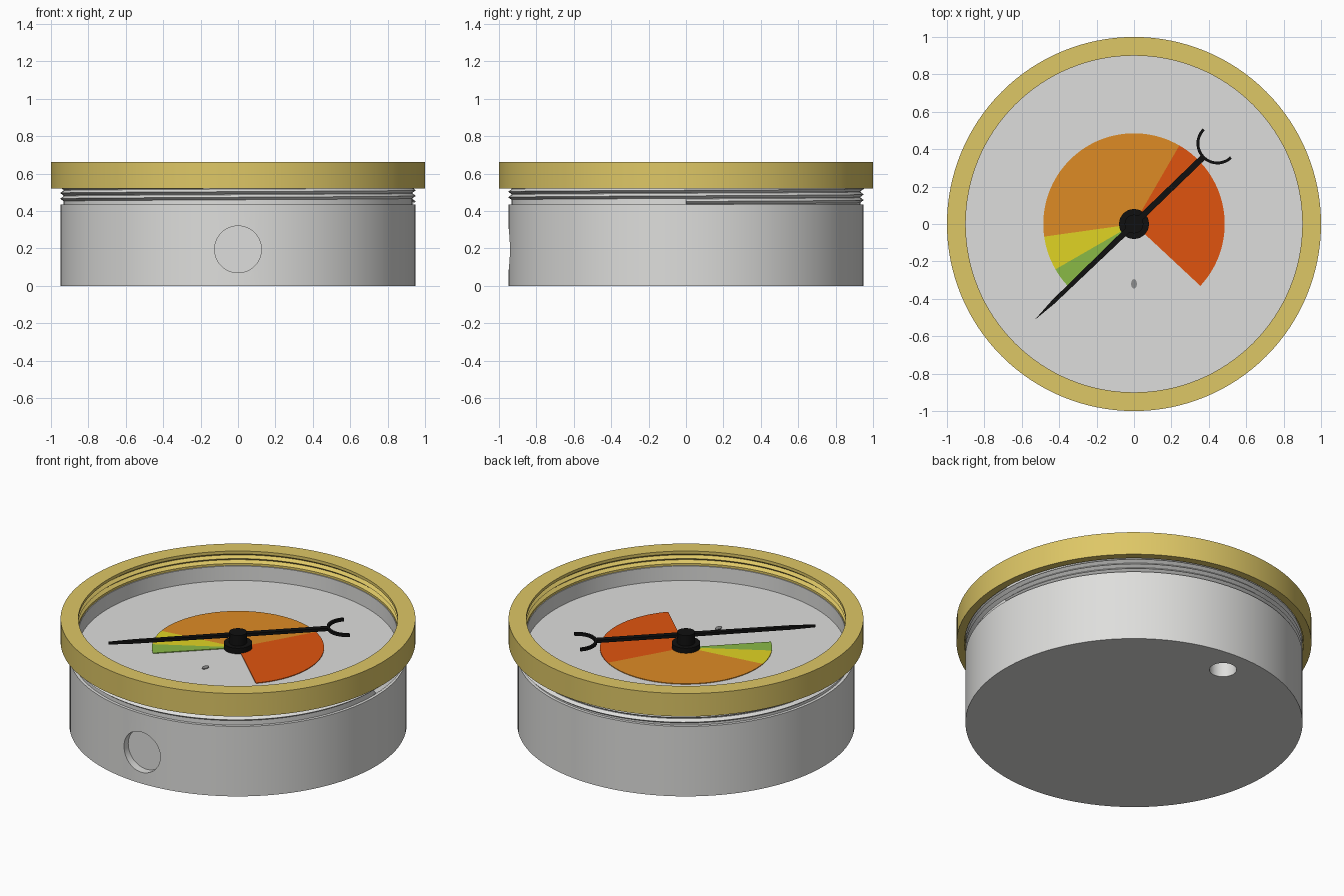
import bpy, bmesh, math
from mathutils import Matrix, Vector

if "Cube" in bpy.data.objects:
    bpy.data.objects.remove(bpy.data.objects["Cube"])


def material(name, *srgb):
    lin = [((c / 255 + 0.055) / 1.055) ** 2.4 for c in srgb] + [1]
    m = bpy.data.materials.new(name)
    m.use_nodes = True
    m.diffuse_color = lin
    m.node_tree.nodes["Principled BSDF"].inputs["Base Color"].default_value = lin
    return m


steel = material("light steel", 222, 222, 220)
brass = material("brass", 222, 199, 102)
black = material("black", 16, 16, 16)
red = material("red orange", 224, 84, 15)
orange = material("orange", 222, 139, 37)
yellow = material("yellow", 224, 211, 36)
green = material("green", 138, 186, 70)
grey = material("mid grey", 140, 140, 140)


def finish(name, bm, mat):
    bmesh.ops.recalc_face_normals(bm, faces=bm.faces)
    me = bpy.data.meshes.new(name)
    bm.to_mesh(me)
    bm.free()
    ob = bpy.data.objects.new(name, me)
    bpy.context.collection.objects.link(ob)
    if mat:
        me.materials.append(mat)
    return ob


def smooth(ob, angle=30):
    bpy.ops.object.select_all(action='DESELECT')
    ob.select_set(True)
    bpy.context.view_layer.objects.active = ob
    bpy.ops.object.shade_smooth_by_angle(angle=math.radians(angle))


def lathe(name, profile, mat, closed=False, steps=128):
    """Spin an (r, z) profile about the z axis."""
    bm = bmesh.new()
    vs = [bm.verts.new((r, 0, z)) for r, z in profile]
    es = [bm.edges.new(p) for p in zip(vs, vs[1:])]
    if closed:
        es.append(bm.edges.new((vs[-1], vs[0])))
    bmesh.ops.spin(bm, geom=vs + es, cent=(0, 0, 0), axis=(0, 0, 1),
                   angle=math.tau, steps=steps, use_duplicate=False)
    bmesh.ops.remove_doubles(bm, verts=bm.verts, dist=1e-4)
    return finish(name, bm, mat)


def plate(name, outline, z, thick, mat, turn=0):
    """Extrude a flat outline upward from height z."""
    bm = bmesh.new()
    f = bm.faces.new([bm.verts.new((x, y, z)) for x, y in outline])
    top = bmesh.ops.extrude_face_region(bm, geom=[f])["geom"]
    bmesh.ops.translate(bm, vec=(0, 0, thick),
                        verts=[v for v in top if isinstance(v, bmesh.types.BMVert)])
    bm.transform(Matrix.Rotation(math.radians(turn), 4, 'Z'))
    return finish(name, bm, mat)


def arc(r, a, b, n, cx=0):
    angles = [math.radians(a + (b - a) * i / n) for i in range(n + 1)]
    return [(cx + r * math.cos(t), r * math.sin(t)) for t in angles]


def drill(target, name, radius, depth, loc, turn):
    """Sink a round blind hole into the target."""
    bm = bmesh.new()
    bmesh.ops.create_cone(bm, cap_ends=True, segments=48, radius1=radius,
                          radius2=radius, depth=depth)
    bm.transform(Matrix.Translation(loc) @ Matrix.Rotation(turn, 4, 'X'))
    cutter = finish(name, bm, steel)
    mod = target.modifiers.new(name, 'BOOLEAN')
    mod.operation, mod.solver, mod.object = 'DIFFERENCE', 'EXACT', cutter
    bpy.context.view_layer.objects.active = target
    bpy.ops.object.modifier_apply(modifier=mod.name)
    bpy.data.objects.remove(cutter)


# Housing with recessed dial, side port and underside hole
DIAL = 0.48
housing = lathe("housing", [(0, 0), (0.95, 0), (0.95, 0.435), (0.932, 0.435),
                            (0.932, 0.57), (0.9, 0.57), (0.9, DIAL), (0, DIAL)], steel)
drill(housing, "side_port", 0.125, 0.2, Vector((0, -1, 0.195)), math.pi / 2)
drill(housing, "bottom_hole", 0.077, 0.24, Vector((0, 0.78, 0)), 0)
smooth(housing)

# Helical screw thread under the ring
bm = bmesh.new()
vs = [bm.verts.new((r, 0, z)) for r, z in [(0.93, 0.436), (0.951, 0.451), (0.93, 0.466)]]
for pair in zip(vs, vs[1:]):
    bm.edges.new(pair)
thread = finish("screw_thread", bm, steel)
mod = thread.modifiers.new("helix", 'SCREW')
mod.steps = mod.render_steps = 128
mod.screw_offset, mod.iterations = 0.03, 3
mod.use_smooth_shade = False

# Brass bezel ring with grooved inner lip
profile = [(0.955, 0.52), (1, 0.52), (1, 0.663), (0.9, 0.663), (0.9, 0.645)]
for i in range(2):
    profile += [(0.92, 0.63 - 0.03 * i), (0.902, 0.615 - 0.03 * i)]
profile += [(0.902, 0.572), (0.955, 0.572)]
smooth(lathe("bezel_ring", profile, brass, closed=True), 25)

# Coloured dial sectors
for name, mat, a, b in [("red_sector", red, -43, 60), ("orange_sector", orange, 60, 188),
                        ("yellow_sector", yellow, 188, 210), ("green_sector", green, 210, 224)]:
    plate(name, [(0, 0)] + arc(0.485, a, b, max(6, (b - a) // 3)), DIAL, 0.004, mat)

# Small mark on the dial
plate("dial_mark", [(0.016 * x, 0.026 * y - 0.32) for x, y in arc(1, 0, 330, 11)],
      DIAL, 0.004, grey)

# Stepped hub
smooth(lathe("hub", [(0, DIAL), (0.08, DIAL), (0.08, 0.515), (0.05, 0.515),
                     (0.05, 0.58), (0, 0.58)], black, steps=32))

# Needle: tapered pointer, tail and crescent counterweight
TURN, NZ, NT = 44, 0.555, 0.018
plate("needle", [(-0.738, 0), (-0.6, -0.011), (0, -0.016), (0.52, -0.016),
                 (0.52, 0.016), (0, 0.016), (-0.6, 0.011)], NZ, NT, black, TURN)
plate("needle_crescent", arc(0.112, 90, 270, 24, 0.62) + arc(0.097, 270, 90, 24, 0.62),
      NZ, NT, black, TURN)
